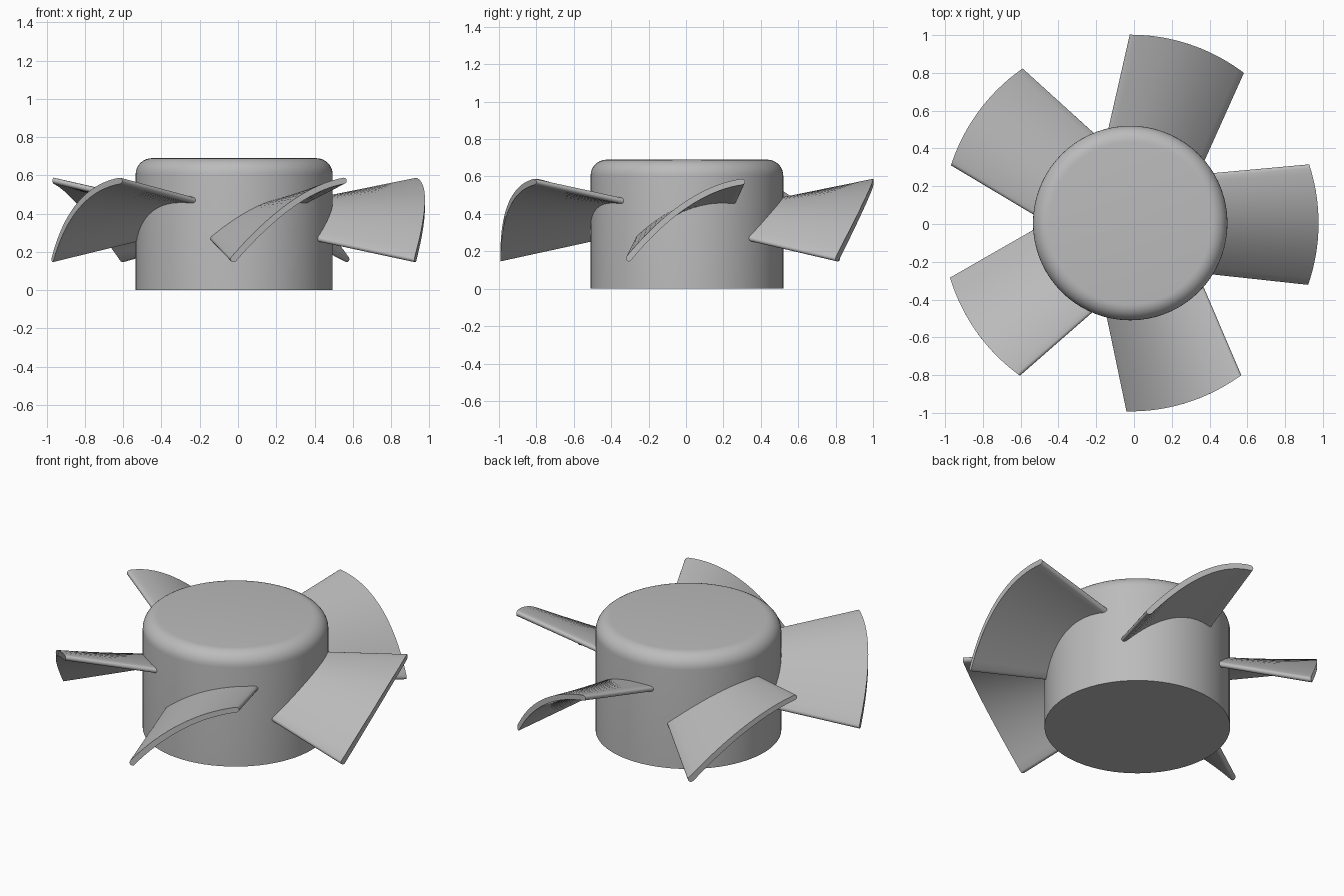
import bpy
import bmesh
import math
from mathutils import Vector

cube = bpy.data.objects.get("Cube")
if cube:
    bpy.data.objects.remove(cube, do_unlink=True)

CENTER = Vector((-0.02, 0.005, 0))
HUB_RADIUS, HUB_HEIGHT, FILLET = 0.515, 0.69, 0.085
BLADES = 5
THICKNESS = 0.032

grey = bpy.data.materials.new("plain grey")
grey.use_nodes = True
grey.diffuse_color = (0.5, 0.5, 0.5, 1)
grey.node_tree.nodes["Principled BSDF"].inputs["Base Color"].default_value = grey.diffuse_color


def make_object(name, bm, angle):
    bmesh.ops.recalc_face_normals(bm, faces=bm.faces)
    mesh = bpy.data.meshes.new(name)
    bm.to_mesh(mesh)
    bm.free()
    mesh.materials.append(grey)
    obj = bpy.data.objects.new(name, mesh)
    obj.location = CENTER
    bpy.context.collection.objects.link(obj)
    bpy.ops.object.select_all(action='DESELECT')
    obj.select_set(True)
    bpy.context.view_layer.objects.active = obj
    bpy.ops.object.shade_smooth_by_angle(angle=math.radians(angle))
    return obj


# Hub: cylinder with a rounded top rim
bm = bmesh.new()
bmesh.ops.create_cone(bm, cap_ends=True, segments=72, radius1=HUB_RADIUS,
                      radius2=HUB_RADIUS, depth=HUB_HEIGHT)
bmesh.ops.translate(bm, verts=bm.verts, vec=(0, 0, HUB_HEIGHT / 2))
rim = [e for e in bm.edges if all(v.co.z > HUB_HEIGHT - 0.01 for v in e.verts)]
bmesh.ops.bevel(bm, geom=rim, offset=FILLET, segments=8, profile=0.5, affect='EDGES')
make_object("hub", bm, 30)


def section(radius, half_width, mid, rise, sag, steps=20, cap=6):
    """Cambered, round-edged blade section wrapped onto a cylinder."""
    def camber(t):
        pos = Vector((half_width * t, mid + rise * t + sag * (1 - t * t)))
        tangent = Vector((half_width, rise - 2 * sag * t)).normalized()
        return pos, tangent, Vector((-tangent.y, tangent.x))

    h = THICKNESS / 2
    ts = [-1 + 2 * i / steps for i in range(steps + 1)]
    outline = []
    for side in (1, -1):
        for t in (ts if side == 1 else reversed(ts)):
            pos, _, normal = camber(t)
            outline.append(pos + normal * h * side)
        pos, tangent, normal = camber(side)
        for k in range(1, cap):
            a = math.pi * k / cap
            outline.append(pos + side * h * (normal * math.cos(a) + tangent * math.sin(a)))
    return [(math.sqrt(radius ** 2 - p.x ** 2), p.x, p.y) for p in outline]


# Blades: lofted from the root inside the hub to the curved tip
for i in range(BLADES):
    bm = bmesh.new()
    root = [bm.verts.new(c) for c in section(0.49, 0.25, 0.37, 0.095, 0.065)]
    tip = [bm.verts.new(c) for c in section(0.997, 0.303, 0.367, 0.205, 0.08)]
    n = len(root)
    for j in range(n):
        k = (j + 1) % n
        bm.faces.new((root[j], root[k], tip[k], tip[j]))
    bm.faces.new(root)
    bm.faces.new(tip)
    blade = make_object(f"blade_{i + 1}", bm, 40)
    blade.rotation_euler.z = math.tau * i / BLADES - math.radians(0.5)
